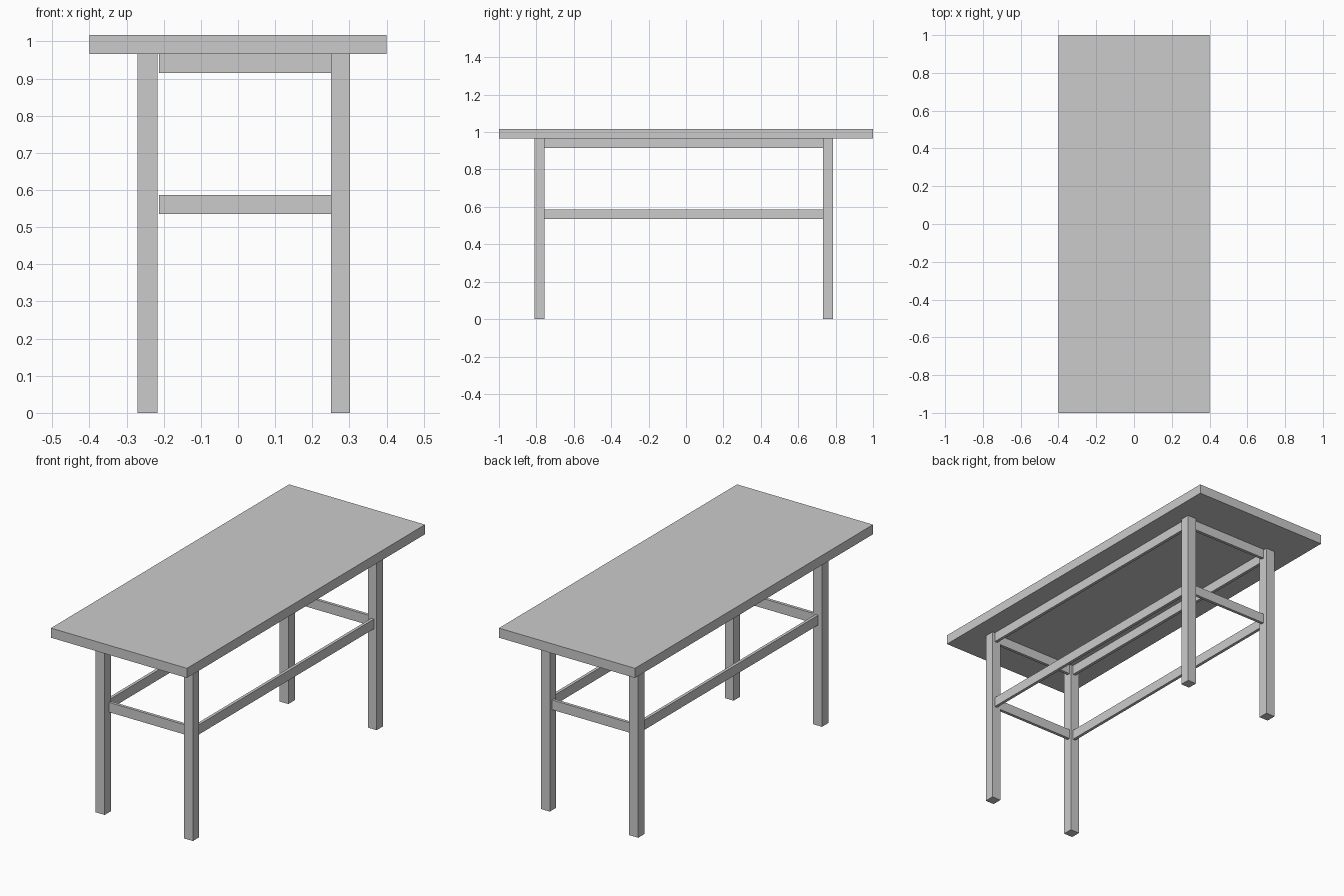
import bpy

if "Cube" in bpy.data.objects:
    bpy.data.objects.remove(bpy.data.objects["Cube"])


def box(name, x, y, z):
    """Box spanning the given (min, max) ranges."""
    bpy.ops.mesh.primitive_cube_add(
        size=1, location=[(a + b) / 2 for a, b in (x, y, z)])
    obj = bpy.context.object
    obj.name = name
    obj.scale = [b - a for a, b in (x, y, z)]
    bpy.ops.object.transform_apply(location=False, rotation=False, scale=True)
    return obj


# Table top
box("table_top", (-0.4, 0.4), (-1, 1), (0.966, 1.017))

# Four square legs
leg_x = {"left": (-0.27, -0.217), "right": (0.25, 0.302)}
leg_y = {"front": (-0.81, -0.757), "back": (0.733, 0.787)}
for side, x in leg_x.items():
    for end, y in leg_y.items():
        box(f"{end}_{side}_leg", x, y, (0, 0.966))

# Thin rails between the legs, at two heights
rail_z = {"upper": (0.915, 0.966), "lower": (0.535, 0.587)}
end_rail_y = {"front": (-0.778, -0.762), "back": (0.753, 0.769)}
side_rail_x = {"left": (-0.247, -0.231), "right": (0.271, 0.287)}
for level, z in rail_z.items():
    for end, y in end_rail_y.items():
        box(f"{level}_{end}_rail", (-0.213, 0.25), y, z)
    for side, x in side_rail_x.items():
        box(f"{level}_{side}_rail", x, (-0.757, 0.733), z)
